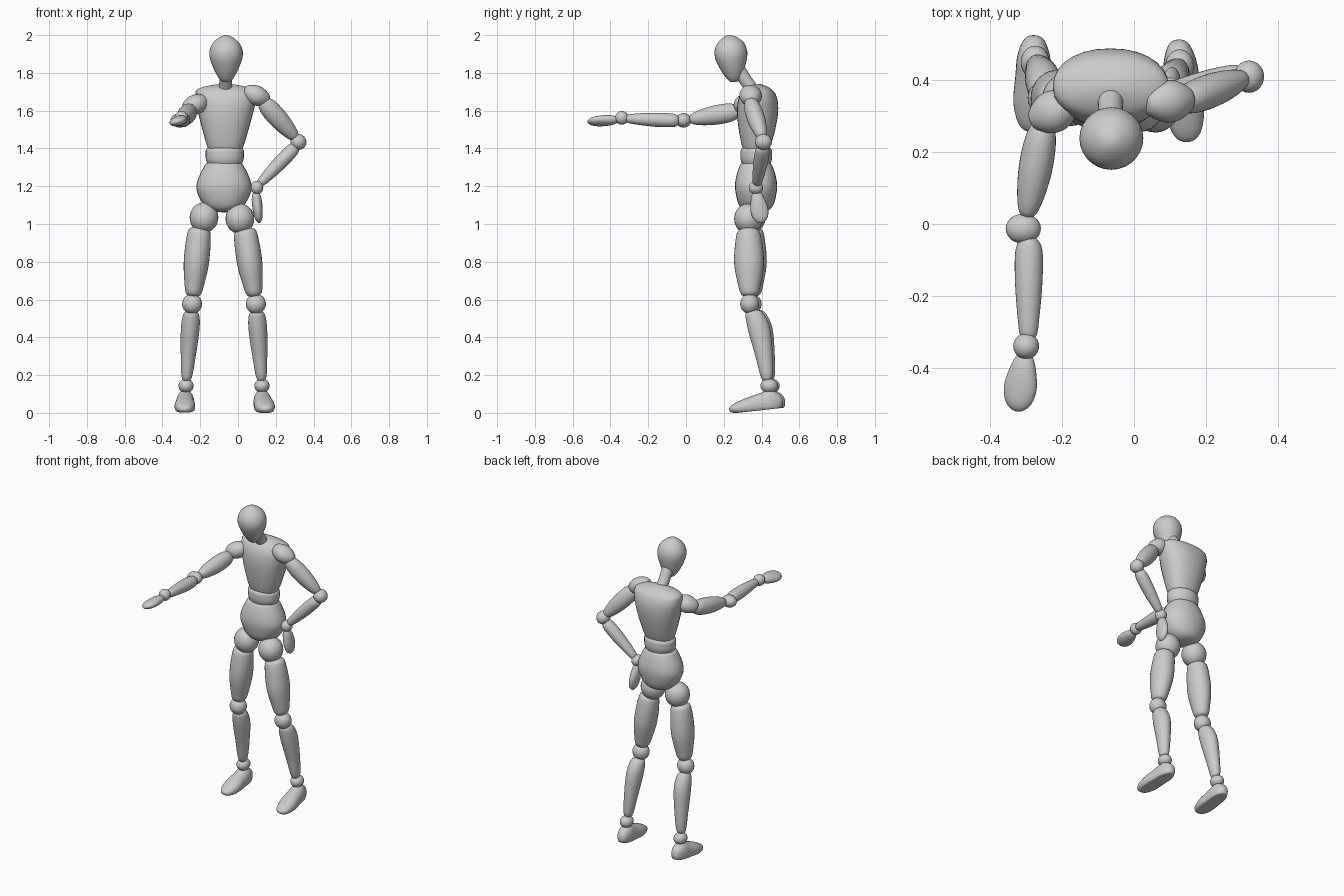
import bpy, bmesh, math
from mathutils import Vector

if "Cube" in bpy.data.objects:
    bpy.data.objects.remove(bpy.data.objects["Cube"])

SIDES, STEPS = 28, 5


def finish(name, bm):
    bmesh.ops.recalc_face_normals(bm, faces=bm.faces)
    me = bpy.data.meshes.new(name)
    bm.to_mesh(me)
    bm.free()
    me.polygons.foreach_set("use_smooth", [True] * len(me.polygons))
    ob = bpy.data.objects.new(name, me)
    bpy.context.collection.objects.link(ob)
    return ob


def spline(p, i, s):
    """Catmull-Rom point between p[i] and p[i+1]."""
    a, b, c, d = p[i - 1:i + 3]
    return [0.5 * (2 * w + (y - v) * s + (2 * v - 5 * w + 4 * y - z) * s * s
                   + (3 * w - v - 3 * y + z) * s ** 3) for v, w, y, z in zip(a, b, c, d)]


def form(name, a, b, rings, side=(1, 0, 0), square=2.0, sole=False):
    """Rounded lathe-like form from a to b; rings are (t, half width, half depth, depth offset)."""
    a, b = Vector(a), Vector(b)
    d = (b - a).normalized()
    u = Vector(side)
    u = (u - d * u.dot(d)).normalized()
    v = d.cross(u)
    rings = [tuple(r) + (0,) * (4 - len(r)) for r in rings]
    f, l = rings[0], rings[-1]
    # mirrored phantom rings make the two tips round
    pts = [(f[0], -f[1], -f[2], f[3]), (0, 0, 0, f[3])] + rings + \
          [(1, 0, 0, l[3]), (l[0], -l[1], -l[2], l[3])]
    n = len(pts) - 3
    prof = [spline(pts, i, k / STEPS) for i in range(1, n + 1) for k in range(STEPS)][1:]
    bm = bmesh.new()

    def vert(p):
        if sole:
            p.z = max(p.z, 0.11 * (p.y - 0.27), 0)
        return bm.verts.new(p)

    loops = []
    for t, ru, rv, off in prof:
        c = a.lerp(b, t) + v * off
        row = []
        for k in range(SIDES):
            g = 2 * math.pi * k / SIDES
            x = math.copysign(abs(math.cos(g)) ** (2 / square), math.cos(g))
            y = math.copysign(abs(math.sin(g)) ** (2 / square), math.sin(g))
            row.append(vert(c + u * ru * x + v * rv * y))
        loops.append(row)
    tips = [vert(a + v * f[3]), vert(b + v * l[3])]
    for k in range(SIDES):
        j = (k + 1) % SIDES
        bm.faces.new((tips[0], loops[0][j], loops[0][k]))
        bm.faces.new((tips[1], loops[-1][k], loops[-1][j]))
        for r, s in zip(loops, loops[1:]):
            bm.faces.new((r[k], r[j], s[j], s[k]))
    return finish(name, bm)


def ball(name, c, r):
    """Joint ball with three radii."""
    bm = bmesh.new()
    bmesh.ops.create_uvsphere(bm, u_segments=24, v_segments=16, radius=1)
    bmesh.ops.scale(bm, vec=r, verts=bm.verts)
    bmesh.ops.translate(bm, vec=c, verts=bm.verts)
    return finish(name, bm)


# head and neck
form("head", (-.063, .258, 1.752), (-.063, .225, 2.0),
     [(.04, .03, .03), (.28, .066, .064), (.6, .089, .087), (.85, .066, .066)])
form("neck", (-.066, .385, 1.66), (-.064, .255, 1.85),
     [(.02, .034, .034), (.5, .034, .034), (.98, .034, .034)])

# trunk
form("chest", (-.068, .37, 1.385), (-.064, .385, 1.742),
     [(.015, .075, .055), (.06, .094, .073), (.33, .123, .097), (.6, .148, .109),
      (.8, .161, .1), (.93, .14, .068)], square=2.25)
form("waist", (-.07, .372, 1.30), (-.07, .372, 1.42),
     [(.04, .075, .06), (.25, .096, .079), (.55, .101, .084), (.85, .09, .073)])
form("pelvis", (-.074, .372, 1.062), (-.074, .37, 1.332),
     [(.03, .06, .06), (.15, .108, .092), (.4, .143, .109), (.6, .142, .11),
      (.85, .113, .093), (.97, .085, .07)], square=2.15)

# legs: (side, hip, knee, ankle, heel, toe)
legs = [("right", (-.18, .347, 1.034), (-.243, .35, .577), (-.275, .45, .143),
         (-.278, .524, .065), (-.283, .255, .018)),
        ("left", (.01, .33, 1.028), (.095, .337, .577), (.127, .44, .143),
         (.122, .512, .065), (.15, .228, .018))]
for side, hip, knee, ankle, heel, toe in legs:
    h, k, n = Vector(hip), Vector(knee), Vector(ankle)
    ball(side + "_hip", h, (.076, .075, .08))
    form(side + "_thigh", h.lerp(k, .11) + Vector((0.004 if side == "left" else -.004, 0, 0)) * 4,
         h.lerp(k, .915),
         [(.02, .045, .045), (.12, .063, .066), (.5, .067, .079), (.82, .052, .06), (.97, .037, .042)])
    ball(side + "_knee", k, (.053, .05, .053))
    form(side + "_shin", k.lerp(n, .08), k.lerp(n, .925),
         [(.02, .03, .035, -.005), (.1, .045, .05, -.012), (.3, .049, .058, -.018),
          (.65, .04, .046, -.012), (.97, .026, .03, 0)])
    ball(side + "_ankle", n, (.04, .046, .038))
    form(side + "_foot", heel, toe,
         [(.04, .027, .035), (.2, .045, .066), (.42, .05, .057), (.7, .054, .042),
          (.93, .036, .022)], square=2.2, sole=True)

# arm profiles
UPPER = [(.03, .026, .028), (.2, .043, .048), (.5, .047, .051), (.8, .037, .04), (.97, .022, .024)]
FORE = [(.03, .024, .026), (.15, .038, .036), (.45, .038, .037), (.8, .03, .029), (.97, .022, .02)]
HAND = [(.04, .02, .015), (.25, .036, .026), (.6, .047, .026), (.88, .034, .018)]
SHOULDER = [(.05, .03, .03), (.35, .056, .05), (.65, .056, .05), (.94, .03, .03)]

# right arm, stretched forwards
form("right_shoulder", (-.165, .34, 1.655), (-.285, .285, 1.61), SHOULDER, side=(0, 1, 0))
form("right_upper_arm", (-.25, .29, 1.6), (-.298, .02, 1.553), UPPER)
ball("right_elbow", (-.308, -.013, 1.549), (.049, .042, .038))
form("right_forearm", (-.292, -.035, 1.547), (-.294, -.32, 1.558), FORE)
ball("right_wrist", (-.3, -.34, 1.562), (.036, .036, .036))
form("right_hand", (-.302, -.358, 1.553), (-.326, -.522, 1.54), HAND, side=(1, 0, .3))

# left arm, hand on hip
form("left_shoulder", (.032, .333, 1.71), (.163, .35, 1.65), SHOULDER, side=(0, 1, 0))
form("left_upper_arm", (.122, .336, 1.66), (.308, .407, 1.452), UPPER, side=(0, 1, 0))
ball("left_elbow", (.32, .41, 1.434), (.042, .045, .042))
form("left_forearm", (.31, .41, 1.415), (.112, .375, 1.21), FORE, side=(0, 1, 0))
ball("left_wrist", (.1, .37, 1.193), (.034, .038, .036))
form("left_hand", (.094, .372, 1.175), (.112, .4, 1.005), HAND, side=(0, 1, 0))
